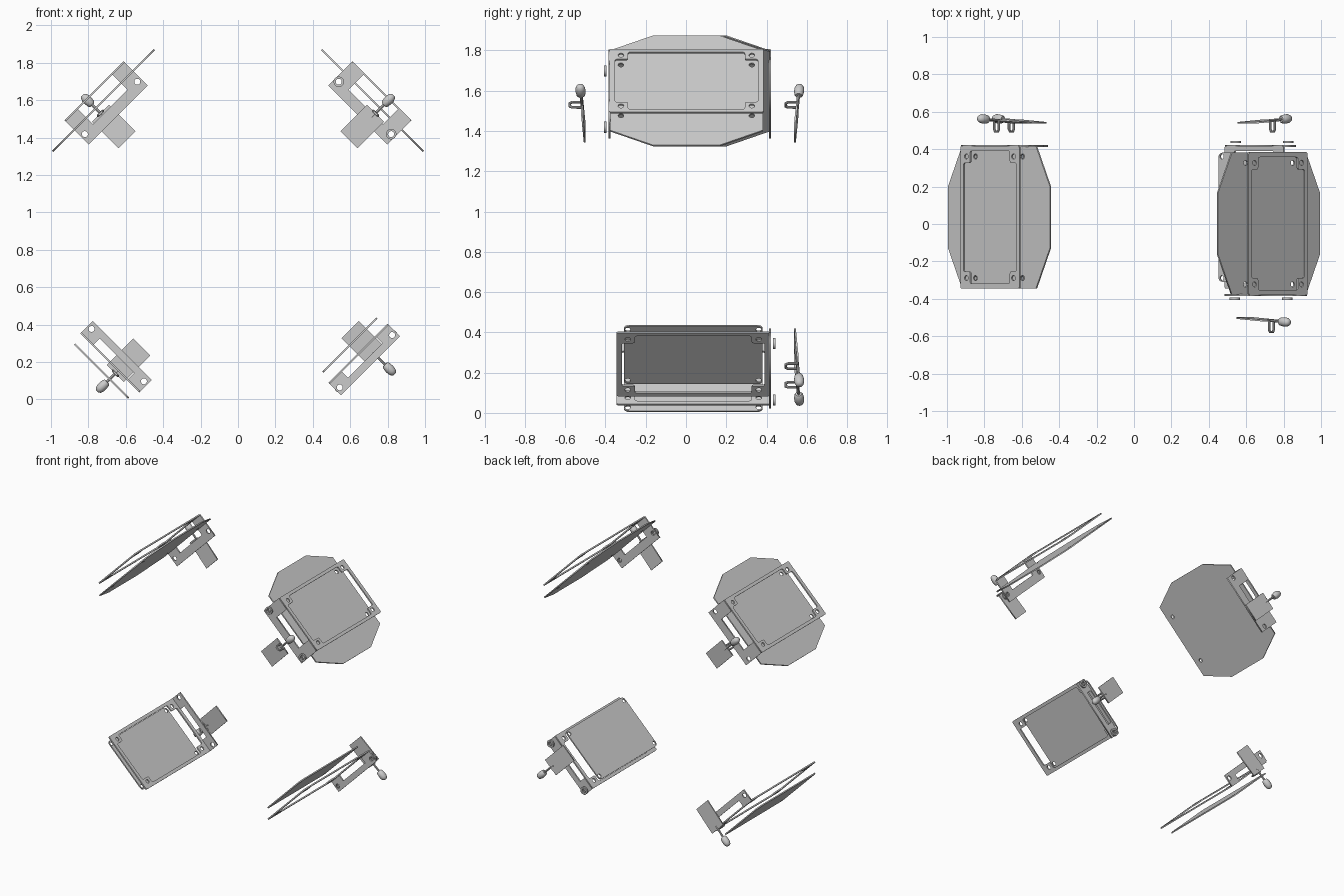
import bpy, math
from mathutils import Vector, Matrix

if "Cube" in bpy.data.objects:
    bpy.data.objects.remove(bpy.data.objects["Cube"])

R2 = math.sqrt(0.5)
YV = Vector((0, 1, 0))


def mat(origin, x, y):
    x, y = x.normalized(), y.normalized()
    m = Matrix((x, y, x.cross(y))).transposed().to_4x4()
    m.translation = origin
    return m


def to_mesh(name, cu, m):
    # turn a curve into a mesh object placed by matrix m
    tmp = bpy.data.objects.new(name + "_curve", cu)
    bpy.context.collection.objects.link(tmp)
    dg = bpy.context.evaluated_depsgraph_get()
    me = bpy.data.meshes.new_from_object(tmp.evaluated_get(dg))
    bpy.data.objects.remove(tmp)
    me.transform(m)
    ob = bpy.data.objects.new(name, me)
    bpy.context.collection.objects.link(ob)
    return ob


def smooth(ob):
    bpy.ops.object.select_all(action='DESELECT')
    ob.select_set(True)
    bpy.context.view_layer.objects.active = ob
    bpy.ops.object.shade_smooth_by_angle(angle=math.radians(40))


def sheet(name, loops, m, thick):
    # flat sheet with holes: first loop is the outline
    cu = bpy.data.curves.new(name, 'CURVE')
    cu.dimensions = '2D'
    cu.fill_mode = 'BOTH'
    cu.extrude = thick / 2
    for pts in loops:
        sp = cu.splines.new('POLY')
        sp.points.add(len(pts) - 1)
        for p, q in zip(sp.points, pts):
            p.co = (q[0], q[1], 0, 1)
        sp.use_cyclic_u = True
    return to_mesh(name, cu, m)


def wire(name, pts, r, m):
    cu = bpy.data.curves.new(name, 'CURVE')
    cu.dimensions = '3D'
    cu.bevel_depth = r
    cu.bevel_resolution = 2
    cu.use_fill_caps = True
    sp = cu.splines.new('POLY')
    sp.points.add(len(pts) - 1)
    for p, q in zip(sp.points, pts):
        p.co = (*q, 1)
    smooth(to_mesh(name, cu, m))


def circle(x, y, r, n=20):
    return [(x + r * math.cos(2 * math.pi * i / n),
             y + r * math.sin(2 * math.pi * i / n)) for i in range(n)]


def box(x0, x1, y0, y1):
    return [(x0, y0), (x1, y0), (x1, y1), (x0, y1)]


def rounded(pts, r, n=4):
    # round each corner of a polygon
    out = []
    for i, p in enumerate(pts):
        p = Vector(p)
        a = p + (Vector(pts[i - 1]) - p).normalized() * r
        b = p + (Vector(pts[(i + 1) % len(pts)]) - p).normalized() * r
        for k in range(n + 1):
            u = k / n
            out.append(tuple(a * (1 - u) ** 2 + p * 2 * u * (1 - u) + b * u * u))
    return out


def quad_mirror(pts):
    # first-quadrant points (from +x axis side to +y axis side) to a full loop
    a = [(x, y) for x, y in pts]
    b = [(-x, y) for x, y in reversed(pts)]
    c = [(-x, -y) for x, y in pts]
    d = [(x, -y) for x, y in reversed(pts)]
    return a + b + c + d


def knob(name, m):
    # lathed grip along local y
    prof = [(0, -.036), (.016, -.036), (.022, -.028), (.025, -.005),
            (.024, .015), (.018, .03), (.009, .037), (0, .039)]
    n = 16
    verts = [(r * math.cos(2 * math.pi * i / n), h, r * math.sin(2 * math.pi * i / n))
             for r, h in prof[1:-1] for i in range(n)]
    rows = len(prof) - 2
    faces = [(j * n + i, (j + 1) * n + i, (j + 1) * n + (i + 1) % n, j * n + (i + 1) % n)
             for j in range(rows - 1) for i in range(n)]
    faces += [tuple(range(n)), tuple(reversed(range((rows - 1) * n, rows * n)))]
    me = bpy.data.meshes.new(name)
    me.from_pydata(verts, [], faces)
    me.transform(m)
    ob = bpy.data.objects.new(name, me)
    bpy.context.collection.objects.link(ob)
    smooth(ob)


HOLES = [circle(a * .178, b * .325, .014) for a in (-1, 1) for b in (-1, 1)]


def assembly(tag, c, n, t, d_sign, y_sign, upper, tab_in, washers):
    n = Vector((n[0], 0, n[1])) * R2      # outward diagonal
    t = Vector((t[0], 0, t[1])) * R2      # along the frame width
    d = n * d_sign                        # side the bracket folds to
    yc = .002 if y_sign < 0 else .036
    c = Vector((c[0], yc, c[1]))
    v = YV * y_sign

    # frame ring with corner pads
    window = rounded(quad_mirror([(.2, .29), (.15, .29), (.15, .355)]), .012)
    sheet(tag + "_frame", [rounded(box(-.2225, .2225, -.382, .382), .012), window] + HOLES,
          mat(c, t, v), .01)

    # backing plate: octagon on top, rounded rectangle below
    if upper:
        outline = quad_mirror([(.385, .165), (.28, .38)])
        off = .068
    else:
        outline = rounded(box(-.204, .204, -.345, .345), .03)
        off = -.066
    sheet(tag + "_plate", [outline] + HOLES, mat(c + d * off, t, v), .009)

    # folded U bracket at the end
    depth, bar, hd = (.178, .118, .125) if upper else (.09, .05, .055)
    u = [(-.2225, 0), (-.13, 0), (-.13, bar), (.13, bar), (.13, 0),
         (.2225, 0), (.2225, depth), (-.2225, depth)]
    sheet(tag + "_bracket", [u] + [circle(s * .198, hd, .016) for s in (-1, 1)],
          mat(c + v * .382, t, d), .01)

    # loose washers outside the bracket holes
    if washers:
        for i, s in enumerate((-1, 1)):
            sheet(f"{tag}_washer_{i + 1}", [circle(0, 0, .028), circle(0, 0, .016)],
                  mat(c + v * .402 + t * s * .198 + d * hd, t, d), .012)

    # latch: tilted tab, stem, grip and hairpin prongs
    lean = (n + v * .07).normalized()
    o = c + t * .06 - n * tab_in + v * .505
    m = mat(o, t, lean)
    sheet(tag + "_latch_tab", [box(-.065, .065, 0, .2)], m, .009)
    wire(tag + "_latch_stem", [(0, .17, 0), (0, .29, 0)], .007, m)
    knob(tag + "_latch_grip", m @ Matrix.Translation((0, .3, 0)))
    pm = mat(o + lean * .2, t, -YV)
    wire(tag + "_latch_prongs",
         [(-.018, 0, 0), (-.018, .048, 0), (-.011, .06, 0), (.011, .06, 0),
          (.018, .048, 0), (.018, 0, 0)], .007, pm)


assembly("upper_right", (.767, 1.647), (1, 1), (1, -1), -1, -1, True, .305, True)
assembly("upper_left", (-.767, 1.647), (-1, 1), (-1, -1), -1, 1, True, .305, False)
assembly("lower_right", (.645, .243), (1, -1), (1, 1), 1, 1, False, .124, True)
assembly("lower_left", (-.682, .198), (-1, -1), (1, -1), -1, 1, False, .177, False)
